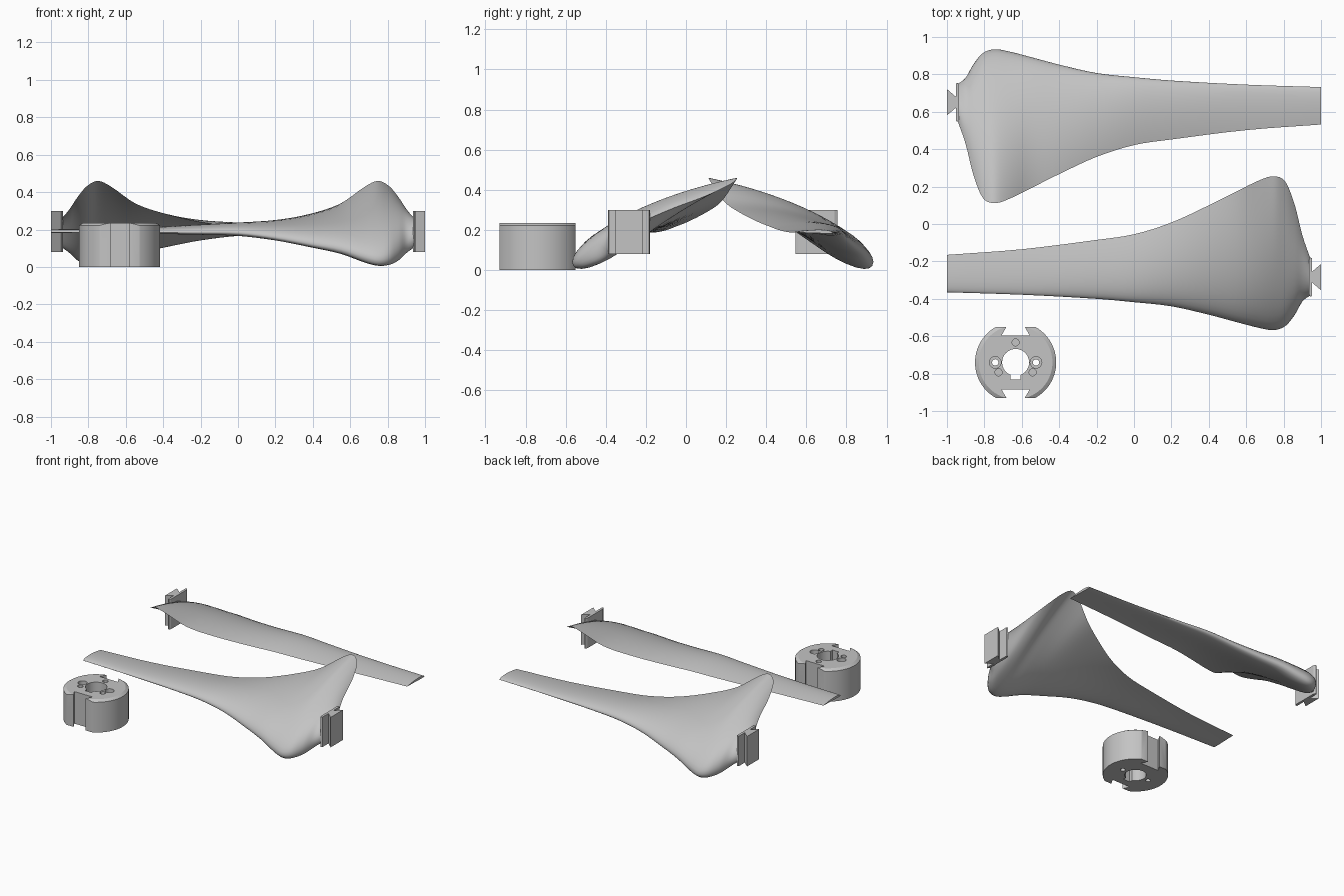
import bpy, bmesh, math
from mathutils import Matrix, Vector

if "Cube" in bpy.data.objects:
    bpy.data.objects.remove(bpy.data.objects["Cube"])

grey = bpy.data.materials.new("light grey")
grey.diffuse_color = (0.55, 0.55, 0.55, 1)
grey.use_nodes = True
grey.node_tree.nodes["Principled BSDF"].inputs["Base Color"].default_value = grey.diffuse_color


def finish(name, bm, smooth=False):
    bmesh.ops.recalc_face_normals(bm, faces=bm.faces)
    me = bpy.data.meshes.new(name)
    bm.to_mesh(me)
    bm.free()
    ob = bpy.data.objects.new(name, me)
    bpy.context.collection.objects.link(ob)
    me.materials.append(grey)
    if smooth:
        bpy.ops.object.select_all(action='DESELECT')
        bpy.context.view_layer.objects.active = ob
        ob.select_set(True)
        bpy.ops.object.shade_smooth_by_angle(angle=math.radians(40))
    return ob


def prism(name, pts, z0, z1):
    """Extrude a plan outline between two heights."""
    bm = bmesh.new()
    lo = [bm.verts.new((x, y, z0)) for x, y in pts]
    hi = [bm.verts.new((x, y, z1)) for x, y in pts]
    bm.faces.new(lo)
    bm.faces.new(hi)
    n = len(pts)
    for i in range(n):
        bm.faces.new((lo[i], lo[(i + 1) % n], hi[(i + 1) % n], hi[i]))
    return finish(name, bm)


def circle(cx, cy, r, n=32):
    return [(cx + r * math.cos(2 * math.pi * i / n), cy + r * math.sin(2 * math.pi * i / n)) for i in range(n)]


# Blade stations: x, leading y, trailing y, leading z, trailing z, top bulge, bottom bulge
ST = [(-1, -.365, -.165, .185, .187, .04, .01),
      (-.6, -.378, -.135, .185, .190, .05, .025),
      (-.2, -.400, -.085, .185, .203, .09, .06),
      (0, -.418, -.055, .182, .215, .11, .08),
      (.2, -.440, .008, .158, .240, .14, .10),
      (.4, -.485, .100, .122, .287, .18, .14),
      (.55, -.525, .175, .095, .340, .21, .19),
      (.68, -.558, .238, .055, .430, .24, .26),
      (.75, -.567, .255, .040, .460, .25, .28),
      (.81, -.545, .225, .050, .430, .25, .29),
      (.86, -.485, .100, .075, .370, .23, .27),
      (.90, -.415, -.060, .110, .310, .18, .23),
      (.945, -.380, -.190, .145, .255, .14, .20)]


def station(i, t):
    """Smooth cubic blend between stations i and i+1."""
    def slope(j, k):
        a, b = max(j - 1, 0), min(j + 1, len(ST) - 1)
        return (ST[b][k] - ST[a][k]) / (ST[b][0] - ST[a][0])
    h = ST[i + 1][0] - ST[i][0]
    out = [ST[i][0] + h * t]
    for k in range(1, 7):
        out.append((2*t**3 - 3*t*t + 1) * ST[i][k] + (t**3 - 2*t*t + t) * h * slope(i, k)
                   + (3*t*t - 2*t**3) * ST[i + 1][k] + (t**3 - t*t) * h * slope(i + 1, k))
    return out


def blade():
    bm = bmesh.new()
    rows = [station(i, j / 4) for i in range(len(ST) - 1) for j in range(4)] + [ST[-1]]
    n = 20
    loops = []
    for x, y0, y1, z0, z1, a, b in rows:
        pts = []
        for i in range(2 * n):
            top = i <= n
            s = (1 + math.cos(math.pi * i / n)) / 2
            dz = a * s**.5 * (1 - s) if top else -b * s**.5 * max(1 - s, 0)**2.5
            pts.append(bm.verts.new((x, y0 + (y1 - y0) * s, z0 + (z1 - z0) * s + dz)))
        loops.append(pts)
    for p, q in zip(loops, loops[1:]):
        for i in range(2 * n):
            k = (i + 1) % (2 * n)
            bm.faces.new((p[i], p[k], q[k], q[i]))
    bm.faces.new(loops[0])
    bm.faces.new(loops[-1])
    return finish("blade", bm, True)


# Dovetail root: flared flange, narrow neck and wedge
half = [(.935, .09), (.943, .105), (.953, .10), (.953, .03), (1, .07)]
root_pts = [(x, -.284 + y) for x, y in half] + [(x, -.284 - y) for x, y in reversed(half)]

parts = [blade(), prism("blade_root", root_pts, .08, .30)]

# Second blade is the first turned half way round
turn = Matrix.Translation(Vector((0, .367, 0))) @ Matrix.Rotation(math.pi, 4, 'Z')
for ob in parts:
    twin = ob.copy()
    twin.data = ob.data.copy()
    twin.name = "rear_" + ob.name
    twin.data.transform(turn)
    bpy.context.collection.objects.link(twin)

# Hub: round body with a small bevelled rim
HX, HY = -.633, -.74
bm = bmesh.new()
rings = [[bm.verts.new((x, y, z)) for x, y in circle(HX, HY, r, 96)]
         for r, z in ((.217, 0), (.217, .222), (.197, .235))]
for p, q in zip(rings, rings[1:]):
    for i in range(96):
        bm.faces.new((p[i], p[(i + 1) % 96], q[(i + 1) % 96], q[i]))
bm.faces.new(rings[0])
bm.faces.new(rings[-1])
hub = finish("hub", bm)


def cut(pts, z0=-.1, z1=.4):
    cutter = prism("hub_cutter", pts, z0, z1)
    cutter.hide_render = True
    mod = hub.modifiers.new("cut", 'BOOLEAN')
    mod.object = cutter
    mod.solver = 'EXACT'
    bpy.context.view_layer.objects.active = hub
    bpy.ops.object.modifier_apply(modifier=mod.name)
    bpy.data.objects.remove(cutter)


# Flats and dovetail slots on both sides
for s in (1, -1):
    cut([(HX - .3, HY + s * .19), (HX + .3, HY + s * .19), (HX + .3, HY + s * .3), (HX - .3, HY + s * .3)])
    cut([(HX - .075, HY + s * .145), (HX + .075, HY + s * .145), (HX + .046, HY + s * .195),
         (HX - .046, HY + s * .195)])
# Bore with keyway
bore = [(HX + .072 * math.cos(a), HY + .072 * math.sin(a))
        for a in [math.radians(-68 + 316 * i / 40) for i in range(41)]]
cut(bore + [(HX - .027, HY - .092), (HX + .027, HY - .092)])
# Stepped bolt holes and blind pin holes
for s in (1, -1):
    cut(circle(HX + s * .109, HY, .017, 24))
    cut(circle(HX + s * .109, HY, .031, 24), .18)
for dx, dy in ((0, .107), (-.091, -.053), (.091, -.053)):
    cut(circle(HX + dx, HY + dy, .019, 24), .10)
bpy.ops.object.select_all(action='DESELECT')
hub.select_set(True)
bpy.context.view_layer.objects.active = hub
bpy.ops.object.shade_smooth_by_angle(angle=math.radians(30))
